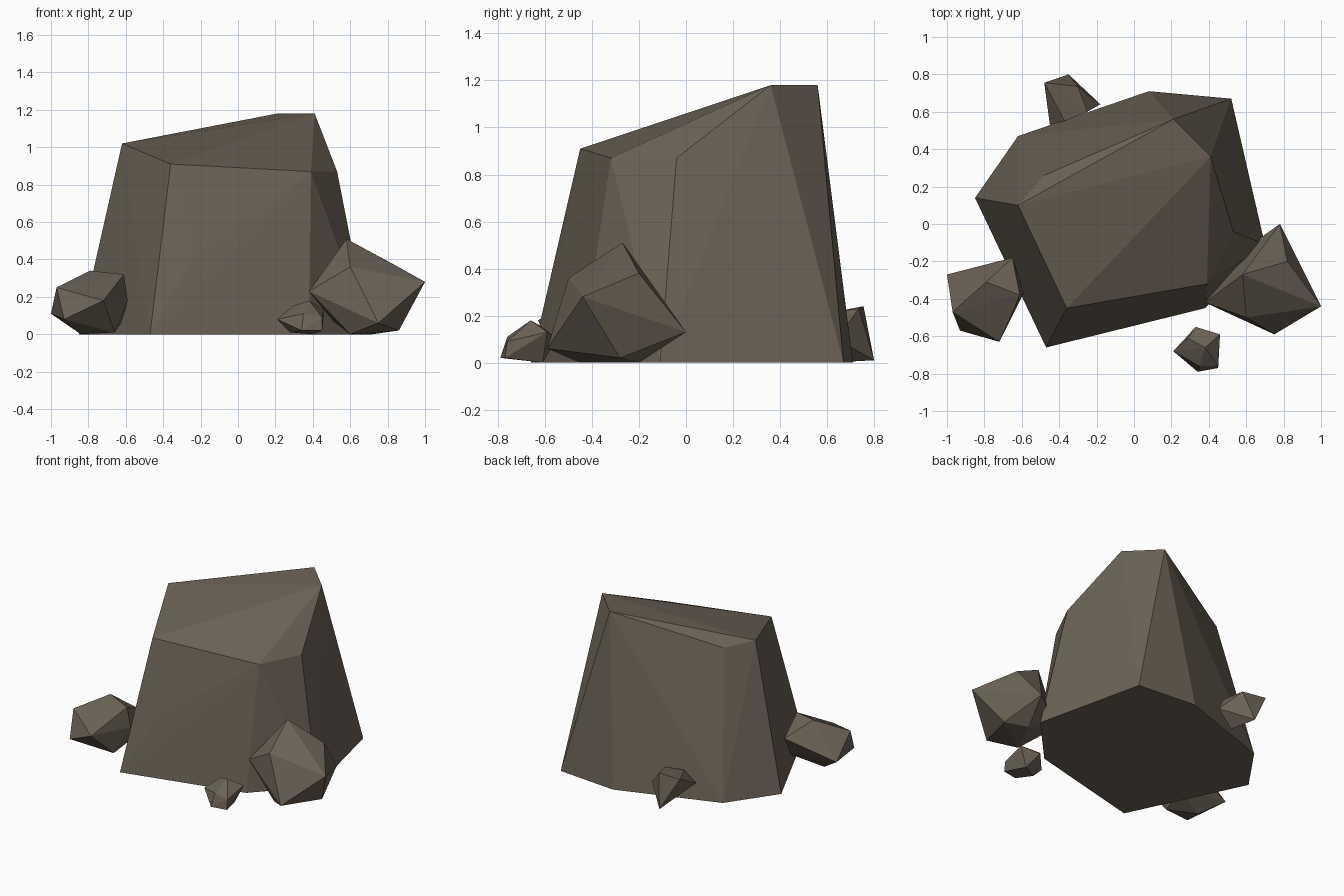
import bpy, bmesh

stone = bpy.data.materials.new("brown_stone")
stone.diffuse_color = (0.15, 0.122, 0.092, 1)


def rock(name, points):
    """Flat-faced rock: the convex hull of its corner points."""
    bm = bmesh.new()
    for p in points:
        bm.verts.new(p)
    hull = bmesh.ops.convex_hull(bm, input=bm.verts[:])
    loose = [v for v in bm.verts if not v.link_faces]
    bmesh.ops.delete(bm, geom=loose, context='VERTS')
    # merge the flat underside into one face
    bmesh.ops.dissolve_limit(bm, angle_limit=0.005, verts=bm.verts[:], edges=bm.edges[:])
    bmesh.ops.recalc_face_normals(bm, faces=bm.faces[:])
    mesh = bpy.data.meshes.new(name)
    bm.to_mesh(mesh)
    bm.free()
    mesh.materials.append(stone)
    obj = bpy.data.objects.new(name, mesh)
    bpy.context.collection.objects.link(obj)
    return obj


# Large boulder: footprint, sloping crown, slight bulge on the front
footprint = [(-0.47, -0.66), (0.38, -0.45), (0.70, -0.11), (0.52, 0.67),
             (0.08, 0.71), (-0.62, 0.47), (-0.85, 0.14)]
crown = [(-0.36, -0.45, 0.91), (0.39, -0.32, 0.87), (0.53, -0.04, 0.87),
         (0.41, 0.36, 1.18), (0.21, 0.56, 1.18), (-0.48, 0.26, 0.99),
         (-0.62, 0.10, 1.02)]
rock("boulder", [(x, y, 0) for x, y in footprint] + crown + [(-0.24, -0.537, 0.42)])

# Medium stone on the left
rock("left_stone", [
    (-0.79, -0.31, 0.34), (-0.61, -0.38, 0.32), (-0.97, -0.47, 0.25),
    (-0.72, -0.63, 0.18), (-0.93, -0.57, 0.08), (-1.0, -0.27, 0.11),
    (-0.65, -0.18, 0.22), (-0.59, -0.37, 0.18), (-0.62, -0.27, 0.07),
    (-0.84, -0.36, 0.0), (-0.66, -0.46, 0.01)])

# Medium stone on the right
rock("right_stone", [
    (0.58, -0.27, 0.51), (0.60, -0.50, 0.36), (0.38, -0.42, 0.23),
    (1.0, -0.44, 0.28), (0.75, -0.59, 0.06), (0.82, -0.20, 0.38),
    (0.78, 0.0, 0.13), (0.86, -0.28, 0.02), (0.60, -0.45, 0.0),
    (0.72, -0.20, 0.0), (0.47, -0.22, 0.10)])

# Small pebble in front
rock("front_pebble", [
    (0.38, -0.66, 0.18), (0.29, -0.61, 0.15), (0.21, -0.68, 0.08),
    (0.35, -0.76, 0.11), (0.45, -0.76, 0.09), (0.46, -0.59, 0.13),
    (0.33, -0.55, 0.10), (0.34, -0.79, 0.02), (0.45, -0.77, 0.02),
    (0.28, -0.68, 0.01), (0.40, -0.61, 0.0)])

# Small pebble behind
rock("back_pebble", [
    (-0.48, 0.755, 0.24), (-0.30, 0.735, 0.23), (-0.35, 0.80, 0.01),
    (-0.18, 0.64, 0.10), (-0.25, 0.60, 0.21), (-0.45, 0.53, 0.12),
    (-0.37, 0.55, 0.20), (-0.30, 0.62, 0.0)])
